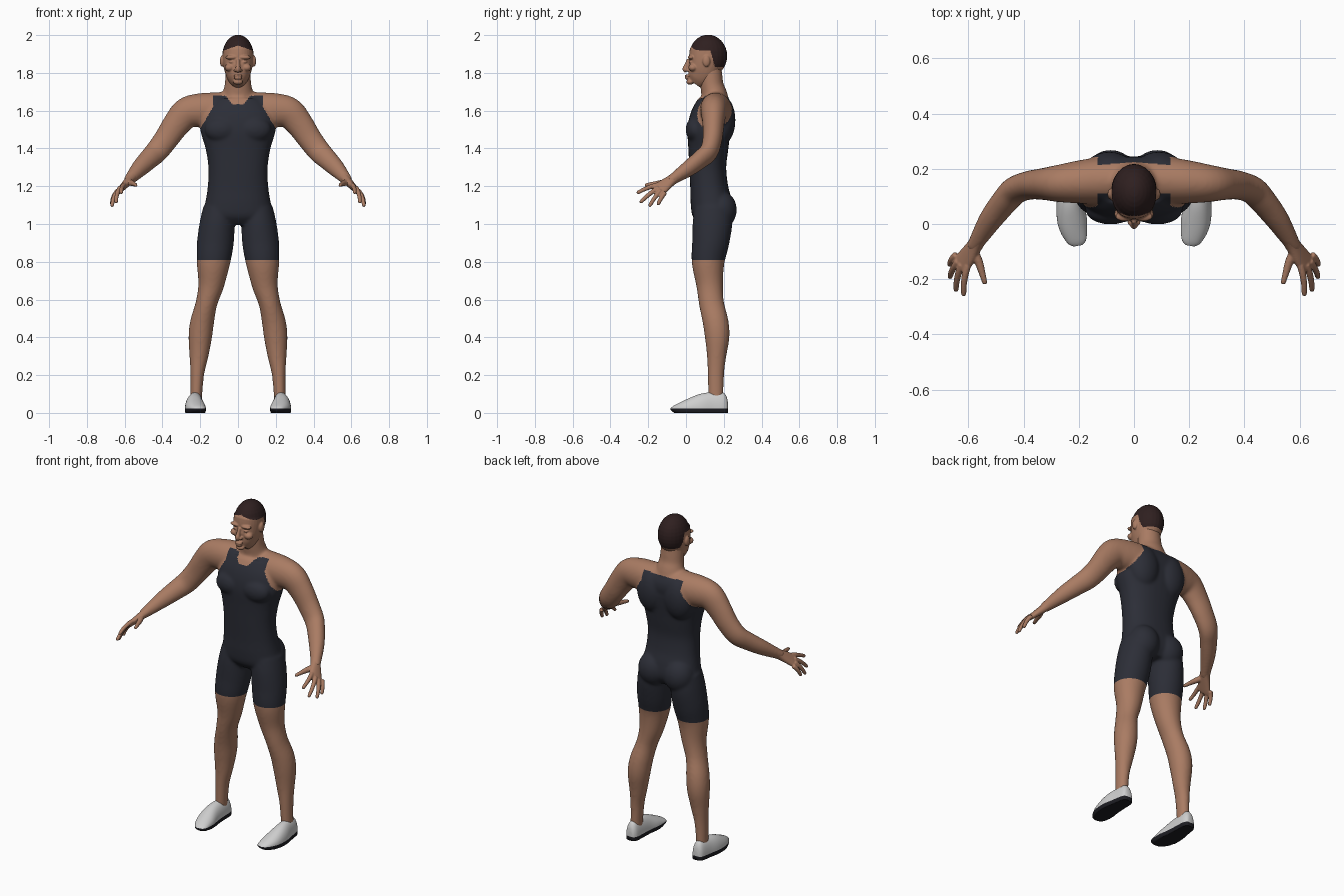
import bpy, bmesh, math
from mathutils import Vector, Matrix

if "Cube" in bpy.data.objects:
    bpy.data.objects.remove(bpy.data.objects["Cube"])


def material(name, rgb):
    m = bpy.data.materials.new(name)
    m.use_nodes = True
    m.diffuse_color = (*rgb, 1)
    m.node_tree.nodes["Principled BSDF"].inputs["Base Color"].default_value = (*rgb, 1)
    return m


SKIN = material("skin", (0.4, 0.2, 0.125))
SUIT = material("dark suit", (0.025, 0.027, 0.038))
HAIR = material("dark hair", (0.028, 0.014, 0.014))
SHOE = material("white shoe", (0.62, 0.62, 0.62))
SOLE = material("black sole", (0.012, 0.012, 0.016))


def resample(keys, n=5):
    """Catmull-Rom interpolation through the key sections."""
    out = []
    for i in range(len(keys) - 1):
        a, b, c, d = (keys[max(i - 1, 0)], keys[i], keys[i + 1],
                      keys[min(i + 2, len(keys) - 1)])
        for k in range(n):
            t = k / n
            out.append([0.5 * (2 * q + (r - p) * t + (2 * p - 5 * q + 4 * r - s) * t * t
                               + (3 * q - p - 3 * r + s) * t ** 3)
                        for p, q, r, s in zip(a, b, c, d)])
    return out + [list(keys[-1])]


def loft(bm, keys, ref=(0, 1, 0), power=2.0, seg=32):
    """Closed tube through sections (x, y, z, radius across, radius along ref)."""
    secs = resample(keys)
    centres = [Vector(s[:3]) for s in secs]
    rings = []
    for i, s in enumerate(secs):
        t = (centres[min(i + 1, len(secs) - 1)] - centres[max(i - 1, 0)]).normalized()
        a = t.cross(Vector(ref)).normalized()
        b = t.cross(a)
        ring = []
        for k in range(seg):
            ang = math.tau * k / seg
            u, v = (math.copysign(abs(w) ** (2 / power), w)
                    for w in (math.cos(ang), math.sin(ang)))
            ring.append(bm.verts.new(centres[i] + a * u * s[3] + b * v * s[4]))
        rings.append(ring)
    for r0, r1 in zip(rings, rings[1:]):
        for k in range(seg):
            j = (k + 1) % seg
            bm.faces.new((r0[k], r0[j], r1[j], r1[k]))
    bm.faces.new(rings[0][::-1])
    bm.faces.new(rings[-1])


def blob(bm, centre, radii):
    bmesh.ops.create_uvsphere(bm, u_segments=24, v_segments=16, radius=1,
                              matrix=Matrix.Translation(centre) @ Matrix.Diagonal((*radii, 1)))


def pair(bm, centre, radii):
    for s in (1, -1):
        blob(bm, (s * centre[0], *centre[1:]), radii)


def flip(keys, s):
    return [(s * k[0], *k[1:]) for k in keys]


def finish(name, bm, mats, rule=None, voxel=0, smooth=0, cut=None):
    """Fuse overlapping forms, cut a colour line, then colour faces by rule."""
    bmesh.ops.recalc_face_normals(bm, faces=bm.faces)
    me = bpy.data.meshes.new(name)
    bm.to_mesh(me)
    bm.free()
    ob = bpy.data.objects.new(name, me)
    bpy.context.collection.objects.link(ob)
    if voxel:
        rm = ob.modifiers.new("fuse", 'REMESH')
        rm.mode = 'VOXEL'
        rm.voxel_size = voxel
        sm = ob.modifiers.new("soften", 'SMOOTH')
        sm.factor = 0.5
        sm.iterations = smooth
        dg = bpy.context.evaluated_depsgraph_get()
        me = bpy.data.meshes.new_from_object(ob.evaluated_get(dg))
        ob.modifiers.clear()
        ob.data = me
    if cut:
        bm = bmesh.new()
        bm.from_mesh(me)
        bmesh.ops.bisect_plane(bm, geom=bm.verts[:] + bm.edges[:] + bm.faces[:],
                               plane_co=(0, 0, cut), plane_no=(0, 0, 1))
        bm.to_mesh(me)
        bm.free()
    me.materials.clear()
    for m in mats:
        me.materials.append(m)
    for p in me.polygons:
        p.use_smooth = True
        p.material_index = int(bool(rule and rule(p.center)))
    return ob


# Body: torso, muscles, neck, arms and legs fused into one skin
bm = bmesh.new()
torso = [(1.0, .145, .12, .07), (1.05, .14, .183, .105), (1.12, .132, .172, .108),
         (1.2, .122, .16, .1), (1.3, .115, .157, .098), (1.4, .118, .172, .106),
         (1.5, .122, .2, .114), (1.58, .135, .19, .108), (1.65, .15, .14, .085)]
loft(bm, [(0, y, z, rx, ry) for z, y, rx, ry in torso], power=2.3)
neck = [(1.6, .16, .1, .08), (1.68, .15, .085, .07), (1.73, .138, .072, .062),
        (1.78, .132, .067, .061), (1.85, .125, .062, .06)]
loft(bm, [(0, y, z, rx, ry) for z, y, rx, ry in neck])
pair(bm, (.085, .052, 1.5), (.092, .054, .068))     # chest
pair(bm, (.09, .19, 1.55), (.095, .072, .13))       # shoulder blades
pair(bm, (.085, .185, 1.075), (.09, .084, .1))      # seat
arm = [(0, .16, 1.6, .1, .085), (.12, .157, 1.6, .097, .085), (.2, .152, 1.602, .09, .078),
       (.27, .147, 1.588, .083, .068), (.325, .145, 1.53, .073, .058),
       (.38, .14, 1.45, .065, .052), (.43, .122, 1.385, .061, .049),
       (.47, .08, 1.345, .055, .046), (.52, .015, 1.295, .046, .041),
       (.57, -.065, 1.24, .031, .029), (.585, -.088, 1.222, .026, .024)]
leg = [(.1, .145, 1.08, .085, .1), (.11, .14, 1.0, .093, .105), (.12, .13, .9, .097, .098),
       (.13, .117, .8, .089, .087), (.142, .125, .68, .069, .071),
       (.167, .135, .58, .057, .066), (.19, .157, .48, .063, .068),
       (.2, .165, .4, .062, .065), (.207, .162, .3, .05, .051),
       (.216, .158, .2, .036, .043), (.222, .158, .06, .03, .04)]
for s in (1, -1):
    loft(bm, flip(arm, s))
    loft(bm, flip(leg, s))


def in_suit(c):
    x, y, z = abs(c.x), c.y, c.z
    if z < .81 or x > (.25 if z < 1.48 else max(.13, .215 - .6 * (z - 1.48))):
        return False
    if y < .115:                                    # scooped neckline
        return z < min(1.68, 1.635 + 1.2 * max(0, x - .03))
    return z < (1.67 if y > .2 else 1.6)


finish("body", bm, [SKIN, SUIT], in_suit, voxel=.008, smooth=9, cut=.81)

# Head with face features and ears
bm = bmesh.new()
blob(bm, (0, .117, 1.89), (.083, .101, .112))
face = [(1.742, .048, .028, .036), (1.765, .064, .05, .06), (1.8, .085, .067, .08),
        (1.84, .1, .077, .087), (1.88, .11, .081, .094), (1.92, .115, .081, .095)]
loft(bm, [(0, y, z, rx, ry) for z, y, rx, ry in face], power=2.2)
loft(bm, [(0, .014, 1.872, .009, .01), (0, .004, 1.84, .011, .013),
          (0, -.004, 1.82, .014, .015), (0, .004, 1.808, .012, .012)], seg=16)
pair(bm, (.013, .006, 1.815), (.011, .012, .009))   # nostrils
pair(bm, (.034, .027, 1.882), (.034, .017, .011))   # brows
pair(bm, (.033, .03, 1.858), (.016, .015, .008))    # eyelids
pair(bm, (.046, .037, 1.828), (.025, .024, .02))    # cheeks
blob(bm, (0, .007, 1.785), (.024, .014, .007))      # upper lip
blob(bm, (0, .008, 1.772), (.021, .014, .007))      # lower lip
blob(bm, (0, .022, 1.752), (.026, .02, .015))       # chin
pair(bm, (.084, .108, 1.862), (.012, .02, .03))     # ears


def in_hair(c):
    x = abs(c.x)
    return c.z > max(1.83, 1.945 - .35 * x - 4 * max(0, c.y - .13)) and not (
        x > .08 and c.z < 1.895 and c.y < .13)


finish("head", bm, [SKIN, HAIR], in_hair, voxel=.004, smooth=3)

# Hands: palm, four fingers and a thumb
palm = [(.557, -.042, 1.256, .031, .029), (.575, -.075, 1.233, .029, .024),
        (.602, -.115, 1.204, .037, .019), (.627, -.148, 1.178, .041, .014),
        (.633, -.158, 1.172, .034, .009)]
fingers = [((.605, -.168, 1.2), (.617, -.26, 1.163)),
           ((.628, -.163, 1.178), (.645, -.243, 1.112)),
           ((.642, -.145, 1.163), (.667, -.195, 1.092)),
           ((.648, -.118, 1.155), (.668, -.15, 1.1))]
for s, side in ((1, "left"), (-1, "right")):
    bm = bmesh.new()
    normal = Vector((s * .74, 0, .67))
    loft(bm, flip(palm, s), ref=normal, power=2.3)
    for root, tip in fingers:
        a, b = (Vector((s * p[0], *p[1:])) for p in (root, tip))
        a += (a - b) * .2
        keys = []
        for t, r in ((0, .013), (.3, .0125), (.65, .011), (.93, .0095), (1, .005)):
            p = a.lerp(b, t) + normal * .03 * t * (1 - t)
            keys.append((*p, r, r))
        loft(bm, keys, ref=normal, seg=12)
    thumb = [(.582, -.095, 1.224, .018, .016), (.562, -.14, 1.216, .016, .015),
             (.55, -.18, 1.211, .012, .012), (.541, -.212, 1.206, .009, .009),
             (.54, -.218, 1.205, .005, .005)]
    loft(bm, flip(thumb, s), ref=normal, seg=12)
    finish(side + "_hand", bm, [SKIN], voxel=.004, smooth=2)

# Shoes with a dark flat sole
shoe = [(.203, -.079, .02, .016, .006), (.207, -.06, .02, .036, .02),
        (.222, 0, .02, .053, .05), (.23, .07, .02, .051, .079),
        (.226, .14, .02, .043, .09), (.223, .195, .02, .037, .088),
        (.222, .215, .02, .028, .065), (.222, .222, .02, .018, .035)]
for s, side in ((1, "left"), (-1, "right")):
    bm = bmesh.new()
    loft(bm, flip(shoe, s), ref=(0, 0, 1), power=2.1, seg=40)
    for v in bm.verts:
        v.co.z = max(v.co.z, 0)
    finish(side + "_shoe", bm, [SHOE, SOLE], lambda c: c.z < .024, cut=.024)
